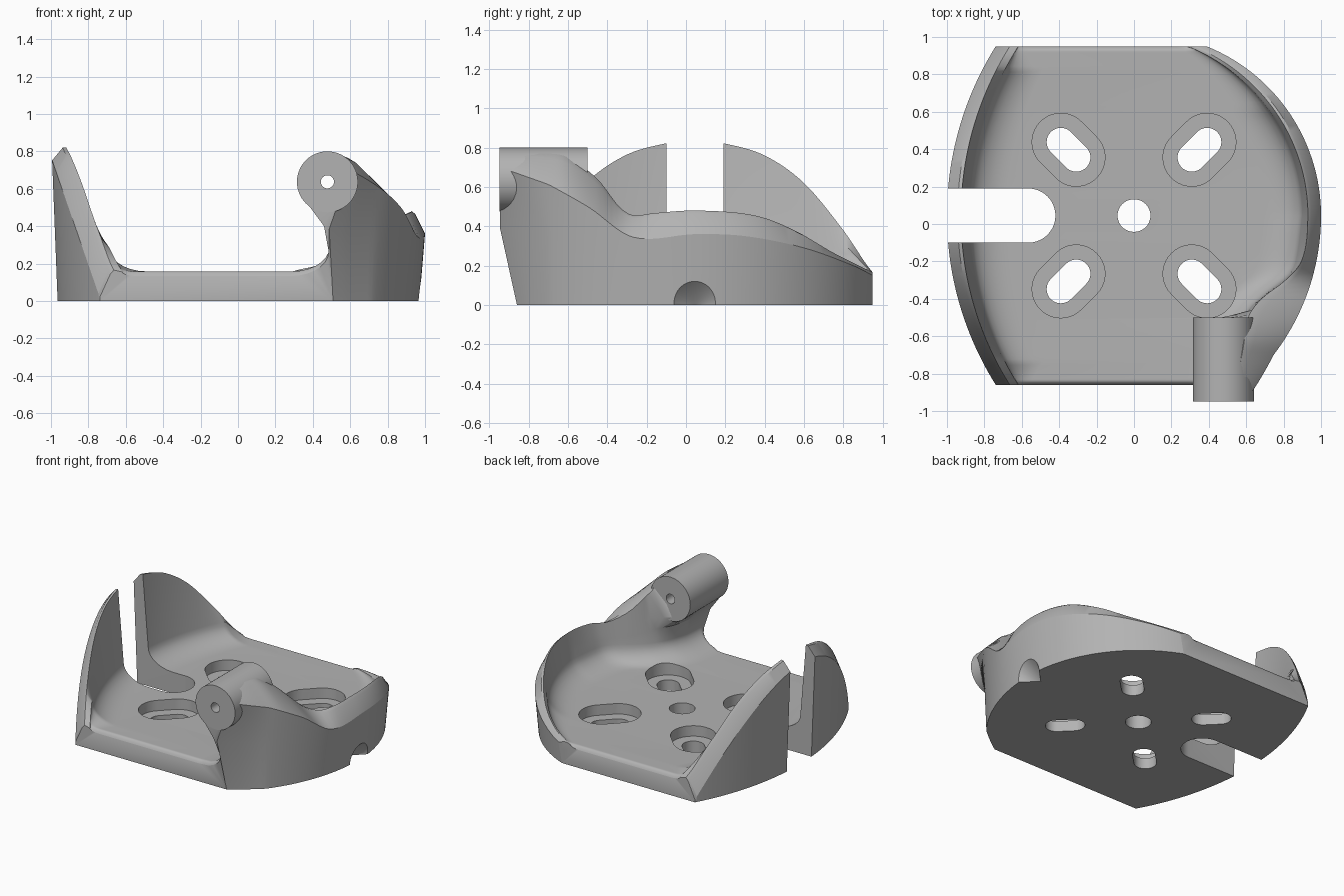
import bpy, bmesh
from math import pi, sin, cos, sqrt

if "Cube" in bpy.data.objects:
    bpy.data.objects.remove(bpy.data.objects["Cube"])

grey = bpy.data.materials.new("plain grey")
grey.use_nodes = True
colour = (0.45, 0.45, 0.45, 1)
grey.diffuse_color = colour
grey.node_tree.nodes["Principled BSDF"].inputs["Base Color"].default_value = colour

MID, HALF, FLOOR = 0.045, 0.905, 0.158
STATIONS, ARC = 90, 7


def new_object(name, bm):
    """Closed mesh to object, with its faces turned outwards."""
    bm.normal_update()
    bmesh.ops.recalc_face_normals(bm, faces=bm.faces)
    if bm.calc_volume(signed=True) < 0:
        bmesh.ops.reverse_faces(bm, faces=bm.faces)
    mesh = bpy.data.meshes.new(name)
    bm.to_mesh(mesh)
    bm.free()
    mesh.materials.append(grey)
    obj = bpy.data.objects.new(name, mesh)
    bpy.context.collection.objects.link(obj)
    return obj


def loft(name, sections):
    """Closed solid through matching rings of points."""
    bm = bmesh.new()
    rings = [[bm.verts.new(p) for p in s] for s in sections]
    for a, b in zip(rings, rings[1:]):
        for j in range(len(a)):
            k = (j + 1) % len(a)
            bm.faces.new((a[j], a[k], b[k], b[j]))
    caps = [bm.faces.new(rings[0][::-1]), bm.faces.new(rings[-1])]
    bm.normal_update()
    bmesh.ops.triangulate(bm, faces=caps)
    return new_object(name, bm)


def curve(t, keys):
    """Smooth value at t through (position, value) keys."""
    if t <= keys[0][0]:
        return keys[0][1]
    if t >= keys[-1][0]:
        return keys[-1][1]
    i = next(k for k in range(len(keys) - 1) if t <= keys[k + 1][0])

    def slope(k):
        a, b = keys[max(k - 1, 0)], keys[min(k + 1, len(keys) - 1)]
        return (b[1] - a[1]) / (b[0] - a[0])
    (a, va), (b, vb) = keys[i], keys[i + 1]
    w, u = b - a, (t - a) / (b - a)
    return ((1 + 2 * u) * (1 - u) ** 2 * va + u * u * (3 - 2 * u) * vb
            + w * u * (1 - u) * ((1 - u) * slope(i) - u * slope(i + 1)))


def lerp(a, b, t):
    return tuple(p + (q - p) * t for p, q in zip(a, b))


def rim(edge, crest):
    """Rounded rim between the outer edge and the inner crest."""
    top = max(edge[1], crest[1])
    mid = lerp(edge, crest, 0.75)
    return [edge, (mid[0], min(top, mid[1] + 0.015)), crest]


def fillet(wall_x, side, floor, crest_z):
    """Quarter round from the wall down to the floor."""
    h = max(0.004, min(0.13, (crest_z - floor) * 0.7))
    width = 0.06 + h * 1.1
    steps = [i / ARC * pi / 2 for i in range(ARC + 1)]
    return [(wall_x + side * width * (1 - cos(a)), floor + h * (1 - sin(a))) for a in steps]


# Keys along y for the walls
LEFT_CREST = [(0, .84), (.155, .82), (.355, .76), (.555, .62), (.755, .38), (.87, .21), (.905, .165)]
RIGHT_CREST = [(-.86, .77), (-.7, .77), (-.6, .75), (-.45, .64), (-.34, .5), (-.27, .455), (-.18, .465),
               (.05, .48), (.35, .455), (.55, .38), (.75, .265), (.95, .165)]
RIGHT_EDGE = [(-.86, .7), (-.5, .5), (-.27, .345), (.05, .36), (.3, .35), (.6, .29), (.85, .2), (.95, .15)]
CREST_IN = [(-.86, .07), (-.7, .17), (-.5, .26), (-.4, .235), (-.3, .14), (-.2, .08), (.05, .07)]
WALL_X = [(-.86, .485), (-.6, .53), (-.45, .62), (-.36, .72), (-.28, .82), (-.2, .865), (.05, .9)]


def left_wall(y, floor):
    d = abs(y - MID)
    out = -1 + 1.7 - sqrt(1.7 ** 2 - d * d)
    crest_z = max(curve(d, LEFT_CREST), floor + 0.006)
    edge_z = max(0.02, 0.77 - 2.88 * (out + 1))
    pts = [(out + 0.03 * edge_z / 0.77, 0)]
    pts += rim((out, edge_z), (out + 0.075, crest_z))
    return pts + fillet(out + 0.12, 1, floor, crest_z)


def right_wall(y, floor):
    d = y - MID
    radius = 0.975 if d > 0 else 1.22
    out = 1 - radius + sqrt(radius ** 2 - d * d)
    end = max(0, min(1, (-0.7 - y) / 0.16))
    crest_z = max(curve(y, RIGHT_CREST), floor + 0.006)
    edge = (out, curve(y, RIGHT_EDGE))
    crest = (out - curve(y, CREST_IN), crest_z)
    wall_x = curve(y, WALL_X) if d < 0 else out - 0.1
    bottom = (out - 0.03 - 0.06 * end, 0)
    waist = lerp(bottom, edge, 0.55)
    waist = (waist[0] - 0.07 * end, waist[1])
    round_in = fillet(wall_x, -1, floor, crest_z)
    # the neck leans inwards under the barrel
    under = max(0, min(1, (-0.47 - y) / 0.05))
    neck = lerp(lerp(round_in[0], crest, 0.5), (0.375, 0.515), under)
    throat = lerp(lerp(round_in[0], crest, 0.25), (wall_x - 0.025, 0.4), under)
    return [bottom, waist] + rim(edge, crest) + [neck, throat] + round_in


# Tray: cross-sections lofted from front to back
sections = []
for i in range(STATIONS + 1):
    y = MID - HALF * cos(pi * i / STATIONS)
    gap = HALF - abs(y - MID)
    floor = FLOOR - 0.025 * max(0, 1 - gap / 0.025) ** 2
    flare = max(0, min(1, (-0.7 - y) / 0.16)) * 0.085
    sections.append([(x, y - (flare * min(1, z / 0.37) ** 2 if x > 0.34 else 0), z)
                     for x, z in left_wall(y, floor) + right_wall(y, floor)[::-1]])
tray = loft("tray", sections)


def slot(name, x, y, angle, length, r, z0, z1):
    """Upright prism with rounded ends."""
    n = 20
    pts = []
    for end in (1, -1):
        for i in range(n + 1):
            a = angle + (0 if end > 0 else pi) - pi / 2 + pi * i / n
            pts.append((x + end * length * cos(angle) + r * cos(a),
                        y + end * length * sin(angle) + r * sin(a)))
    return loft(name, [[(px, py, z) for px, py in pts] for z in (z0, z1)])


def rod(name, r1, r2, depth, location, rotation):
    bpy.ops.mesh.primitive_cone_add(vertices=56, radius1=r1, radius2=r2, depth=depth,
                                    location=location, rotation=rotation)
    obj = bpy.context.object
    obj.name = name
    obj.data.materials.append(grey)
    return obj


def cut(target, cutter):
    """Subtract the cutter, with the first solver that keeps the part whole."""
    cutter.hide_render = True
    before = target.data.copy()
    for solver in ("EXACT", "MANIFOLD", "FLOAT"):
        mod = target.modifiers.new("cut", "BOOLEAN")
        mod.operation, mod.solver, mod.object = "DIFFERENCE", solver, cutter
        bpy.context.view_layer.objects.active = target
        bpy.ops.object.modifier_apply(modifier=mod.name)
        if len(target.data.polygons) > 0.5 * len(before.polygons):
            return
        target.data = before.copy()


# Hinge barrel
barrel = rod("hinge_barrel", 0.163, 0.163, 0.45, (0.478, -0.725, 0.637), (pi / 2, 0, 0))

# Cutters: cable notch, centre hole, slotted screw holes, side dimple, pin hole
cutters = [slot("notch_cutter", -1.065, MID, 0, 0.5, 0.145, -0.1, 1.2),
           slot("centre_cutter", 0, MID, 0, 0.001, 0.087, -0.1, 0.5)]
for sx in (1, -1):
    for sy in (1, -1):
        at = (sx * 0.35, MID + sy * 0.352, sx * sy * pi / 4, 0.058)
        cutters.append(slot("screw_cutter", *at, 0.076, -0.1, 0.2))
        cutters.append(slot("recess_cutter", *at, 0.154, 0.08, 0.3))
cutters.append(rod("dimple_cutter", 0, 0.15, 0.15, (0.935, MID, 0), (0, pi / 2, 0)))
pin = rod("pin_cutter", 0.035, 0.035, 1, (0.478, -0.725, 0.637), (pi / 2, 0, 0))
for c in cutters + [pin]:
    cut(tray, c)
cut(barrel, pin)
for c in cutters + [pin]:
    bpy.data.objects.remove(c)

# Smooth shading with sharp edges kept
for obj in (tray, barrel):
    bpy.ops.object.select_all(action="DESELECT")
    obj.select_set(True)
    bpy.context.view_layer.objects.active = obj
    bpy.ops.object.shade_smooth_by_angle(angle=pi / 6)
